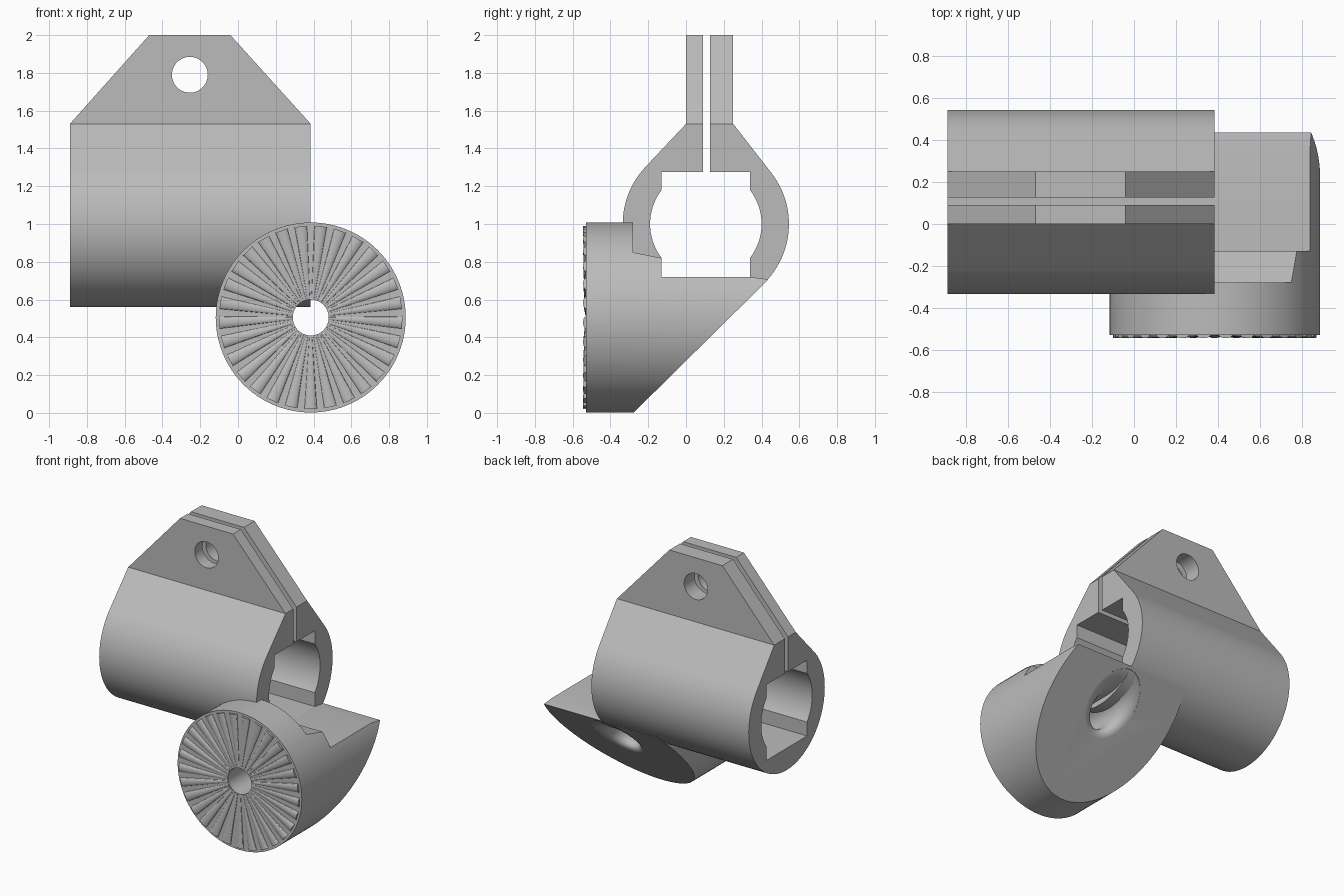
import bpy, bmesh
from math import sin, cos, pi, radians, acos, atan2, hypot, sqrt
from mathutils import Matrix

if "Cube" in bpy.data.objects:
    bpy.data.objects.remove(bpy.data.objects["Cube"])

grey = bpy.data.materials.new("light grey")
grey.use_nodes = True
grey.diffuse_color = (0.5, 0.5, 0.5, 1)
grey.node_tree.nodes["Principled BSDF"].inputs["Base Color"].default_value = (0.5, 0.5, 0.5, 1)


def finish(name, bm):
    bmesh.ops.recalc_face_normals(bm, faces=bm.faces)
    me = bpy.data.meshes.new(name)
    bm.to_mesh(me)
    bm.free()
    ob = bpy.data.objects.new(name, me)
    bpy.context.collection.objects.link(ob)
    me.materials.append(grey)
    return ob


def activate(ob):
    bpy.ops.object.select_all(action='DESELECT')
    ob.select_set(True)
    bpy.context.view_layer.objects.active = ob


def smooth(ob):
    activate(ob)
    bpy.ops.object.shade_smooth_by_angle(angle=radians(25))


def prism(name, pts, axis, lo, hi):
    """Extrude a (y, z) profile along x, or an (x, z) profile along y."""
    bm = bmesh.new()
    place = (lambda a, b: (lo, a, b)) if axis == 'x' else (lambda a, b: (a, lo, b))
    face = bm.faces.new([bm.verts.new(place(a, b)) for a, b in pts])
    new = bmesh.ops.extrude_face_region(bm, geom=[face])["geom"]
    step = (hi - lo, 0, 0) if axis == 'x' else (0, hi - lo, 0)
    bmesh.ops.translate(bm, vec=step, verts=[v for v in new if isinstance(v, bmesh.types.BMVert)])
    return finish(name, bm)


def lathe_y(name, profile, cx, cz, shear=0, n=96):
    """Closed solid around a y axis from (radius, y) rings, optionally sheared."""
    bm = bmesh.new()
    rings = [[bm.verts.new((cx + r * cos(2 * pi * i / n),
                            y + shear * r * sin(2 * pi * i / n),
                            cz + r * sin(2 * pi * i / n))) for i in range(n)] for r, y in profile]
    for a, b in zip(rings, rings[1:]):
        for i in range(n):
            j = (i + 1) % n
            bm.faces.new((a[i], a[j], b[j], b[i]))
    bm.faces.new(rings[0])
    bm.faces.new(rings[-1])
    return finish(name, bm)


def boolean(ob, tool, op):
    tool.hide_render = True
    mod = ob.modifiers.new(op, 'BOOLEAN')
    mod.operation, mod.object, mod.solver = op, tool, 'EXACT'
    activate(ob)
    bpy.ops.object.modifier_apply(modifier=mod.name)
    bpy.data.objects.remove(tool)


def arc(cy, cz, r, a0, a1, n):
    return [(cy + r * cos(a0 + (a1 - a0) * i / n), cz + r * sin(a0 + (a1 - a0) * i / n))
            for i in range(n + 1)]


# Split clamp: outer teardrop, keyed bore and slit in one profile
CY, CZ, R, BORE = 0.105, 1.0, 0.44, 0.295
X0, X1, NECK = -0.89, 0.385, 1.53
F, B, S0, S1 = 0.0, 0.25, 0.09, 0.127      # ear faces and slit sides
KY0, KY1, KZ0, KZ1 = -0.13, 0.34, 0.72, 1.275


def tangent(y, side):
    dy, dz = y - CY, NECK - CZ
    return atan2(dz, dy) + side * acos(R / hypot(dy, dz))


half = acos((KY1 - CY) / BORE)
outer = arc(CY, CZ, R, tangent(F, 1), tangent(B, -1) + 2 * pi, 72)
right_bulge = arc(CY, CZ, BORE, half, -half, 20)
left_bulge = arc(CY, CZ, BORE, pi + half, pi - half, 20)
profile = ([(F, NECK)] + outer + [(B, NECK), (S1, NECK), (S1, KZ1), (KY1, KZ1)] + right_bulge
           + [(KY1, KZ0), (KY0, KZ0)] + left_bulge + [(KY0, KZ1), (S0, KZ1), (S0, NECK)])
smooth(prism("clamp_body", profile, 'x', X0, X1))

# Pair of drilled ears
ear = [(X0, NECK), (X1, NECK), (-0.04, 2), (-0.47, 2)]
for name, y0, y1 in (("front_ear", F, S0), ("back_ear", S1, B)):
    ob = prism(name, ear, 'y', y0, y1)
    boolean(ob, lathe_y("bolt_hole", [(0.095, -0.2), (0.095, 0.5)], -0.255, 1.79, n=48), 'DIFFERENCE')
    smooth(ob)

# Round mount: side profile trimmed to a cylinder
DX, DZ, DR, FACE = 0.385, 0.505, 0.503, -0.53
side = [(FACE, -0.1), (-0.38, -0.1), (0.437, 0.707), (KY1, KZ0), (KY0, KZ0),
        (KY0, 0.82), (-0.28, 0.85), (-0.28, 1.1), (FACE, 1.1)]
mount = lathe_y("round_mount", [(DR, FACE), (DR, 0.6)], DX, DZ)
boolean(mount, prism("side_trim", side, 'x', -0.3, 1.1), 'INTERSECT')

# Pivot hole with a rounded mouth on the slanted back
boolean(mount, lathe_y("pivot_hole", [(0.095, -0.7), (0.095, 0.6)], DX, DZ), 'DIFFERENCE')
exit_y, fil = 0.232, 0.09
mouth = [(0.094, exit_y - 0.16)]
mouth += [(0.095 + fil * (1 - cos(a)), exit_y - 0.14 * (1 - sin(a)))
          for a in [pi / 2 * i / 10 for i in range(11)]]
mouth.append((0.095 + fil, exit_y + 0.05))
boolean(mount, lathe_y("hole_mouth", mouth, DX, DZ, shear=1), 'DIFFERENCE')
smooth(mount)

# Radial locking teeth: flattened half-buried cones
TEETH, TIP, END = 29, 0.1, 0.485
bm = bmesh.new()
for k in range(TEETH):
    m = (Matrix.Translation((DX, FACE, DZ)) @ Matrix.Rotation(2 * pi * k / TEETH, 4, 'Y')
         @ Matrix.Diagonal((1, 0.45, 1, 1)) @ Matrix.Translation((0, 0, -(TIP + END) / 2)))
    bmesh.ops.create_cone(bm, cap_ends=True, segments=16, radius1=0.033, radius2=0.007,
                          depth=END - TIP, matrix=m)
smooth(finish("locking_teeth", bm))
